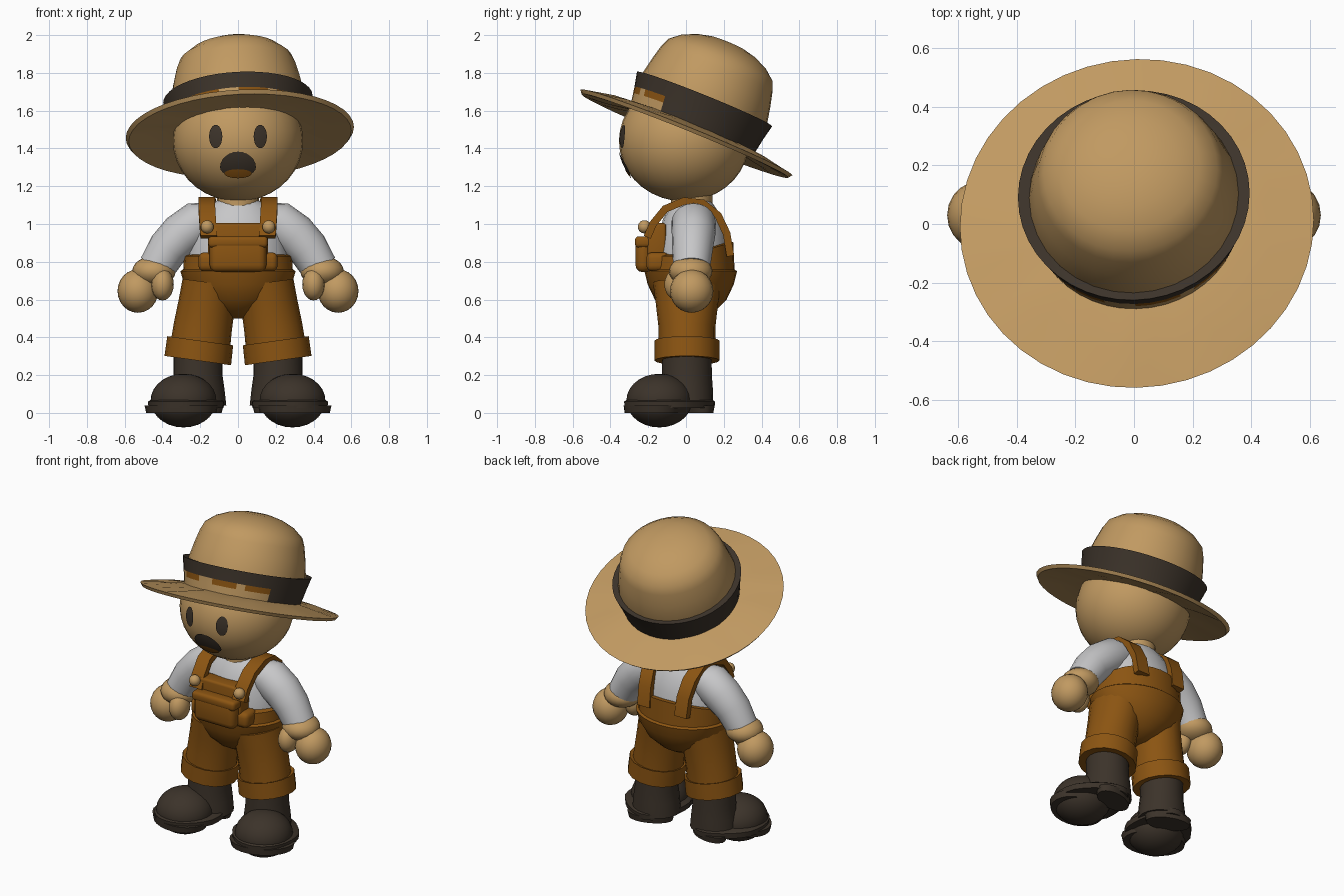
import bpy, bmesh, random
from math import sin, cos, pi, radians, sqrt
from mathutils import Vector, Matrix

random.seed(4)
cube = bpy.data.objects.get("Cube")
if cube:
    bpy.data.objects.remove(cube)

X, Y, Z = Vector((1, 0, 0)), Vector((0, 1, 0)), Vector((0, 0, 1))


def material(name, rgb):
    m = bpy.data.materials.new(name)
    m.use_nodes = True
    m.diffuse_color = (*rgb, 1)
    m.node_tree.nodes["Principled BSDF"].inputs["Base Color"].default_value = (*rgb, 1)
    return m


TAN = material("warm tan", (0.53, 0.32, 0.12))
ORANGE = material("burnt orange", (0.26, 0.09, 0.006))
WHITE = material("shirt white", (0.57, 0.57, 0.58))
DARK = material("dark brown", (0.045, 0.033, 0.023))


def finish(name, bm, mats, angle=40, recalc=True):
    if recalc:
        bmesh.ops.recalc_face_normals(bm, faces=bm.faces[:])
    me = bpy.data.meshes.new(name)
    bm.to_mesh(me)
    bm.free()
    for m in mats:
        me.materials.append(m)
    ob = bpy.data.objects.new(name, me)
    bpy.context.collection.objects.link(ob)
    bpy.ops.object.select_all(action='DESELECT')
    ob.select_set(True)
    bpy.context.view_layer.objects.active = ob
    bpy.ops.object.shade_smooth_by_angle(angle=radians(angle))
    return ob


def sweep(name, path, sizes, mat, side=X, axis=None, segs=20, matrix=None, rule=None, mats=None, move=None):
    """Skin elliptical (or square, segs=4) sections placed along a path."""
    bm = bmesh.new()
    pts = [Vector(p) for p in path]
    rings = []
    phase, grow = (pi / 4, sqrt(2)) if segs == 4 else (0, 1)
    for i, (p, (a, b)) in enumerate(zip(pts, sizes)):
        t = axis or (pts[min(i + 1, len(pts) - 1)] - pts[max(i - 1, 0)]).normalized()
        other = t.cross(side).normalized()
        ring = []
        for k in range(segs):
            w = 2 * pi * k / segs + phase
            ring.append(bm.verts.new(p + grow * (side * a * cos(w) + other * b * sin(w))))
        rings.append(ring)
    for i in range(len(rings) - 1):
        for k in range(segs):
            n = (k + 1) % segs
            f = bm.faces.new((rings[i][k], rings[i][n], rings[i + 1][n], rings[i + 1][k]))
            if rule:
                f.material_index = rule(i, f.calc_center_median())
    bm.faces.new(rings[0])
    bm.faces.new(rings[-1])
    if move:
        for v in bm.verts:
            v.co += move(v.co)
    if matrix:
        bm.transform(matrix)
    return finish(name, bm, mats or [mat])


def turned(name, profile, mat, centre=(0, 0), **kw):
    """Upright shape from (height, x radius, y radius) rows."""
    return sweep(name, [(*centre, r[0]) for r in profile], [r[1:] for r in profile], mat, axis=Z, **kw)


def ball(name, centre, radii, mat, turn=0, segs=20):
    bm = bmesh.new()
    m = Matrix.Translation(centre) @ Matrix.Rotation(turn, 4, 'Z') @ Matrix.Diagonal((*radii, 1))
    bmesh.ops.create_uvsphere(bm, u_segments=segs, v_segments=segs // 2 + 2, radius=1, matrix=m)
    return finish(name, bm, [mat])


def block(name, centre, size, mat, bevel):
    bm = bmesh.new()
    bmesh.ops.create_cube(bm, size=1, matrix=Matrix.Translation(centre) @ Matrix.Diagonal((*size, 1)))
    bmesh.ops.bevel(bm, geom=bm.edges[:], offset=bevel, segments=3, profile=0.5, affect='EDGES')
    return finish(name, bm, [mat])


# Head and face
HEAD, HR = Vector((0, -0.01, 1.44)), Vector((0.345, 0.345, 0.32))
ball("head", HEAD, HR, TAN, segs=32)
turned("neck", [(1.05, .11, .11), (1.18, .11, .11)], TAN, (0, 0.03))


def face_patch(name, cx, cz, rx, up, down, mat, lift):
    """Thin painted shape that follows the curve of the head."""
    bm = bmesh.new()
    rings = []
    for j in range(1, 6):
        ring = []
        for k in range(24):
            w = 2 * pi * k / 24
            x = cx + rx * j / 5 * cos(w)
            z = cz + (up if sin(w) > 0 else down) * j / 5 * sin(w)
            d = 1 - ((x - HEAD.x) / HR.x) ** 2 - ((z - HEAD.z) / HR.z) ** 2
            ring.append(bm.verts.new((x, HEAD.y - HR.y * sqrt(d) - lift, z)))
        rings.append(ring)
    bm.faces.new(rings[0])
    for a, b in zip(rings, rings[1:]):
        for k in range(24):
            n = (k + 1) % 24
            bm.faces.new((a[k], b[k], b[n], a[n]))
    finish(name, bm, [mat], recalc=False)


for s, label in ((1, "left"), (-1, "right")):
    face_patch(label + "_eye", s * 0.118, 1.463, 0.035, 0.062, 0.062, DARK, 0.007)
face_patch("mouth", 0, 1.30, 0.095, 0.083, 0.05, DARK, 0.006)
face_patch("tongue", 0, 1.268, 0.072, 0.022, 0.026, ORANGE, 0.01)

# Hat, tipped back
TILT = Matrix.Translation((0.01, 0, 1.48)) @ Matrix.Rotation(radians(-22), 4, 'X') @ Matrix.Rotation(radians(-3), 4, 'Y')
folds = {}


def brim_fold(co):
    r = co.xy.length
    if not 0.4 < r < 0.55:
        return Vector()
    key = (round(co.x, 2), round(co.y, 2))
    return Z * folds.setdefault(key, random.uniform(-0.008, 0.008))


turned("hat_brim", [(.02, .3, .3), (0, .47, .47), (-.015, .59, .59), (.005, .605, .605),
                    (.028, .47, .47), (.05, .3, .3)], TAN, segs=44, matrix=TILT, move=brim_fold)
turned("hat_crown", [(h, r, r) for h, r in ((.02, .345), (.2, .358), (.3, .338), (.38, .318), (.43, .297),
                                            (.477, .24), (.51, .165), (.528, .09), (.532, .03))],
       TAN, (0, 0.023), segs=32, matrix=TILT)


def band_colour(row, c):
    if c.y < -0.17 and row == 0:
        return 1
    if c.y < -0.17 and row == 1:
        return 2 if sin(c.x * 27) > -0.4 else 1
    return 0


turned("hat_band", [(.035, .355, .352), (.09, .368, .362), (.125, .376, .368), (.205, .396, .386), (.2, .35, .35)],
       DARK, (0, 0.023), segs=44, matrix=TILT, rule=band_colour, mats=[DARK, TAN, ORANGE])

# Shirt and overalls
turned("shirt_body", [(.7, .27, .2), (.85, .265, .195), (.95, .245, .18), (1.03, .215, .155),
                      (1.09, .17, .12), (1.125, .11, .095)], WHITE, (0, 0.035))
turned("overalls_seat", [(.5, .05, .06), (.54, .14, .13), (.6, .23, .19), (.68, .285, .228),
                         (.75, .305, .245), (.76, .29, .232), (.83, .285, .225), (.84, .25, .19)],
       ORANGE, (0, 0.025), segs=28,
       move=lambda c: Z * (max(0, c.y) * 0.3 if c.z > 0.8 else 0))
block("overalls_bib", (0, -0.155, 0.89), (0.32, 0.10, 0.23), ORANGE, 0.015)
block("bib_base", (0, -0.15, 0.80), (0.42, 0.12, 0.10), ORANGE, 0.03)
block("bib_pocket", (0, -0.225, 0.84), (0.30, 0.085, 0.19), ORANGE, 0.038)
block("pocket_flap", (0, -0.225, 0.905), (0.315, 0.09, 0.06), ORANGE, 0.02)

# Paired parts
for s, label in ((1, "left_"), (-1, "right_")):
    strap = [(.155, -.205, .93), (.16, -.175, 1.0), (.165, -.11, 1.08), (.165, -.01, 1.122), (.16, .09, 1.11),
             (.15, .17, 1.045), (.14, .215, .95), (.135, .235, .83)]
    sweep(label + "strap", [(s * x, y, z) for x, y, z in strap], [(.044, .02)] * len(strap), ORANGE, segs=4)
    ball(label + "button", (s * 0.163, -0.22, 0.985), (0.035, 0.035, 0.035), TAN, segs=14)

    # Sleeve and mitten hand
    arm = [(.13, .04, 1.03), (.21, .04, 1.005), (.30, .04, .94), (.37, .035, .87), (.43, .03, .77)]
    sweep(label + "sleeve", [(s * x, y, z) for x, y, z in arm],
          [(.1, .085), (.118, .118), (.115, .118), (.108, .108), (.098, .098)], WHITE, side=Y)
    ball(label + "hand_cuff", (s * 0.445, 0.025, 0.75), (0.115, 0.115, 0.08), TAN)
    ball(label + "hand", (s * 0.53, 0.03, 0.645), (0.108, 0.115, 0.115), TAN)
    ball(label + "thumb", (s * 0.40, -0.04, 0.68), (0.06, 0.075, 0.085), TAN, segs=16)

    # Trouser leg and turned-up cuff
    sweep(label + "trouser_leg", [(s * x, 0.005, z) for x, z in ((.15, .69), (.165, .58), (.187, .45), (.205, .31))],
          [(.18, .145), (.165, .15), (.15, .155), (.15, .16)], ORANGE, side=Y)
    sweep(label + "trouser_cuff", [(s * x, 0.005, z) for x, z in ((.201, .375), (.2, .382), (.213, .277), (.211, .28))],
          [(.155, .155), (.172, .176), (.172, .178), (.13, .13)], ORANGE, side=Y,
          axis=Vector((s * 0.14, 0, -1)).normalized(), segs=16)

    # Boot with a stepped sole, toes turned out
    turned(label + "boot_shaft", [(.04, .15, .14), (.13, .14, .137), (.2, .13, .132), (.32, .13, .13)],
           DARK, (s * 0.212, 0.005))
    turn = s * radians(20)
    foot = Matrix.Translation((s * 0.268, -0.085, 0)) @ Matrix.Rotation(turn, 4, 'Z')
    ball(label + "boot_toe", foot @ Vector((0, -0.06, 0.065)), (0.175, 0.175, 0.142), DARK, turn, 24)

    def narrow_heel(co):
        return Vector((-0.2 * co.x * max(0, co.y) / 0.2, 0, 0))

    turned(label + "boot_welt", [(.025, .2, .245), (.06, .203, .248), (.068, .19, .235)], DARK,
           matrix=foot, segs=28, move=narrow_heel)
    turned(label + "front_sole", [(0, .19, .145), (.04, .2, .15)], DARK, (0, -0.095), matrix=foot, segs=24)
    turned(label + "heel", [(0, .135, .075), (.04, .145, .082)], DARK, (0, 0.155), matrix=foot)
